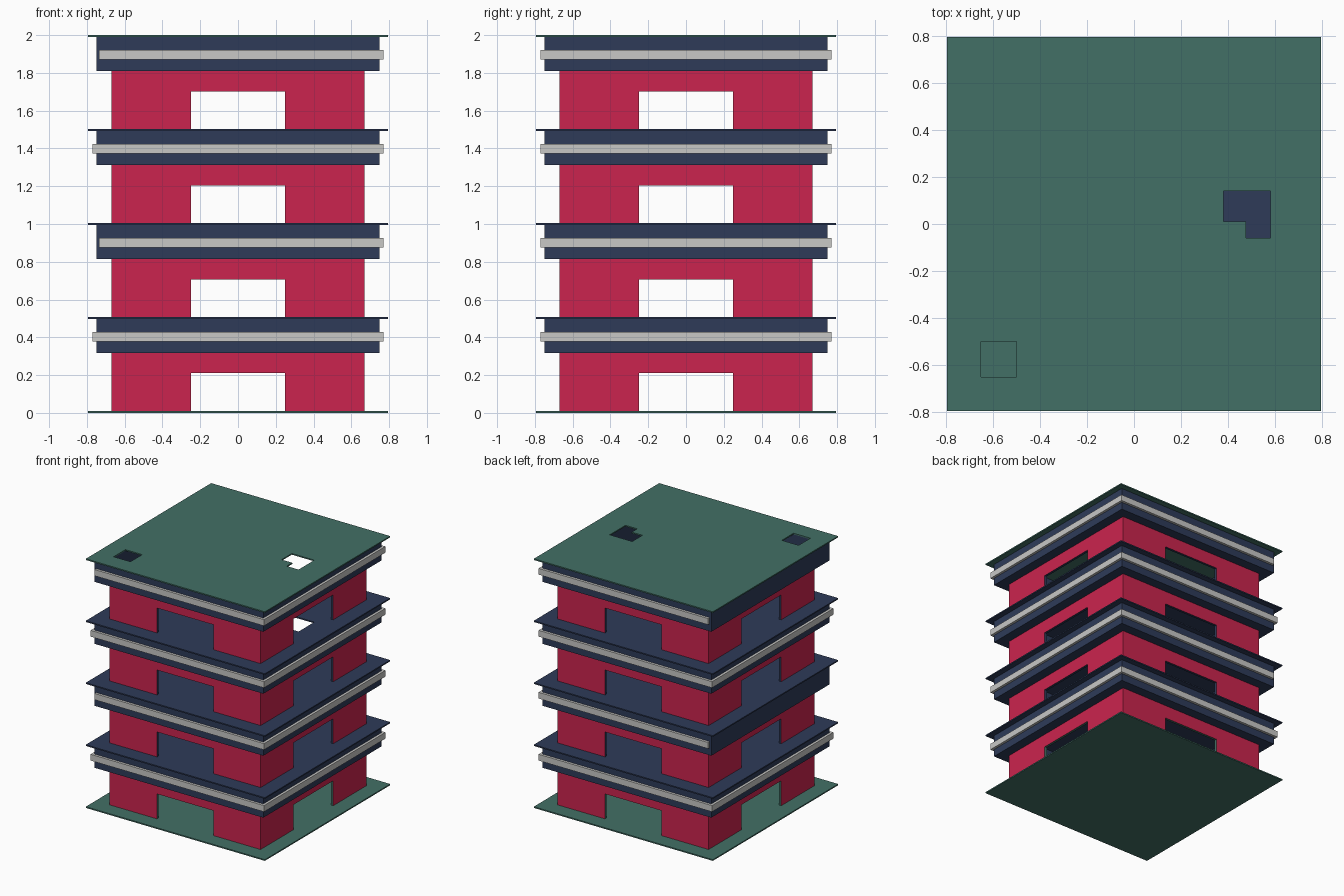
import bpy, bmesh
from mathutils import Vector

if "Cube" in bpy.data.objects:
    bpy.data.objects.remove(bpy.data.objects["Cube"])


def material(name, rgb):
    lin = [((c / 255 + 0.055) / 1.055) ** 2.4 for c in rgb]
    m = bpy.data.materials.new(name)
    m.diffuse_color = (*lin, 1)
    m.use_nodes = True
    m.node_tree.nodes["Principled BSDF"].inputs["Base Color"].default_value = m.diffuse_color
    return m


RED = material("crimson", (203, 36, 78))
NAVY = material("navy", (46, 59, 89))
GREY = material("light_grey", (200, 200, 198))
GREEN = material("slate_green", (66, 112, 102))

SLAB, BAND, OUT, INN = 0.795, 0.75, 0.67, 0.65
STOREY, THICK = 0.4975, 0.01


def finish(name, bm, *mats):
    bmesh.ops.recalc_face_normals(bm, faces=bm.faces)
    me = bpy.data.meshes.new(name)
    bm.to_mesh(me)
    bm.free()
    for m in mats:
        me.materials.append(m)
    ob = bpy.data.objects.new(name, me)
    bpy.context.collection.objects.link(ob)
    return ob


def plate(name, half, z0, z1, holes, mat):
    """Square plate with rectangular holes (x0, x1, y0, y1)."""
    xs = sorted({-half, half, *(v for h in holes for v in h[:2])})
    ys = sorted({-half, half, *(v for h in holes for v in h[2:])})
    bm = bmesh.new()
    grid = [[bm.verts.new((x, y, z0)) for y in ys] for x in xs]
    for i in range(len(xs) - 1):
        for j in range(len(ys) - 1):
            cx, cy = (xs[i] + xs[i + 1]) / 2, (ys[j] + ys[j + 1]) / 2
            if not any(a < cx < b and c < cy < d for a, b, c, d in holes):
                bm.faces.new((grid[i][j], grid[i + 1][j],
                              grid[i + 1][j + 1], grid[i][j + 1]))
    bmesh.ops.delete(bm, geom=[v for v in bm.verts if not v.link_faces], context='VERTS')
    ext = bmesh.ops.extrude_face_region(bm, geom=bm.faces[:], use_keep_orig=True)
    top = [g for g in ext["geom"] if isinstance(g, bmesh.types.BMVert)]
    bmesh.ops.translate(bm, verts=top, vec=(0, 0, z1 - z0))
    return finish(name, bm, mat)


def box(name, x0, x1, y0, y1, z0, z1, mat):
    bm = bmesh.new()
    bmesh.ops.create_cube(bm, size=1)
    bmesh.ops.scale(bm, verts=bm.verts, vec=(x1 - x0, y1 - y0, z1 - z0))
    bmesh.ops.translate(bm, verts=bm.verts,
                        vec=((x0 + x1) / 2, (y0 + y1) / 2, (z0 + z1) / 2))
    return finish(name, bm, mat)


def walls(name, z0, z1, lining):
    """Four walls with a wide doorway each: red outside, lining colour inside."""
    bm = bmesh.new()
    door = z0 + 0.2
    for axis in (0, 1):
        w = OUT if axis == 0 else INN
        outline = [(-w, z0), (-0.25, z0), (-0.25, door), (0.25, door),
                   (0.25, z0), (w, z0), (w, z1), (-w, z1)]
        for s in (-1, 1):
            pts = [(a, s * OUT, z) if axis == 0 else (s * OUT, a, z) for a, z in outline]
            f = bm.faces.new([bm.verts.new(p) for p in pts])
            ext = bmesh.ops.extrude_face_region(bm, geom=[f], use_keep_orig=True)
            off = Vector((0, s * (INN - OUT), 0) if axis == 0 else (s * (INN - OUT), 0, 0))
            bmesh.ops.translate(bm, vec=off, verts=[
                g for g in ext["geom"] if isinstance(g, bmesh.types.BMVert)])
    for f in bm.faces:
        on_outside = any(all(abs(abs(v.co[k]) - OUT) < 1e-4 for v in f.verts) for k in (0, 1))
        f.material_index = 0 if on_outside else 1
    finish(name, bm, RED, lining)


shaft = (-0.65, -0.5, -0.65, -0.5)
breach = [(0.38, 0.58, 0.01, 0.14), (0.475, 0.58, -0.06, 0.01)]

# Ground slab
plate("ground_slab", SLAB, 0, THICK, [], GREEN)

for n in range(4):
    floor = THICK + n * STOREY
    top = floor + STOREY
    tag = f"_{n + 1}"

    # Walls, cornice band and the slab above
    walls("walls" + tag, floor, top - 0.19, GREEN if n == 0 else NAVY)
    plate("cornice" + tag, BAND, top - 0.19, top - THICK, [(-INN, INN, -INN, INN)], NAVY)
    plate("roof_slab" if n == 3 else "floor_slab" + tag, SLAB, top - THICK, top,
          [shaft] + (breach if n >= 2 else []), GREEN if n == 3 else NAVY)

    # Rails round the cornice; every second storey has none on the left
    z = (top - 0.13, top - 0.08)
    r, i = 0.77, 0.735
    left = -i if n % 2 else -r
    box("front_rail" + tag, left, r, -r, -i, *z, GREY)
    box("back_rail" + tag, left, r, i, r, *z, GREY)
    box("right_rail" + tag, i, r, -i, i, *z, GREY)
    if n % 2 == 0:
        box("left_rail" + tag, -r, -i, -i, i, *z, GREY)
